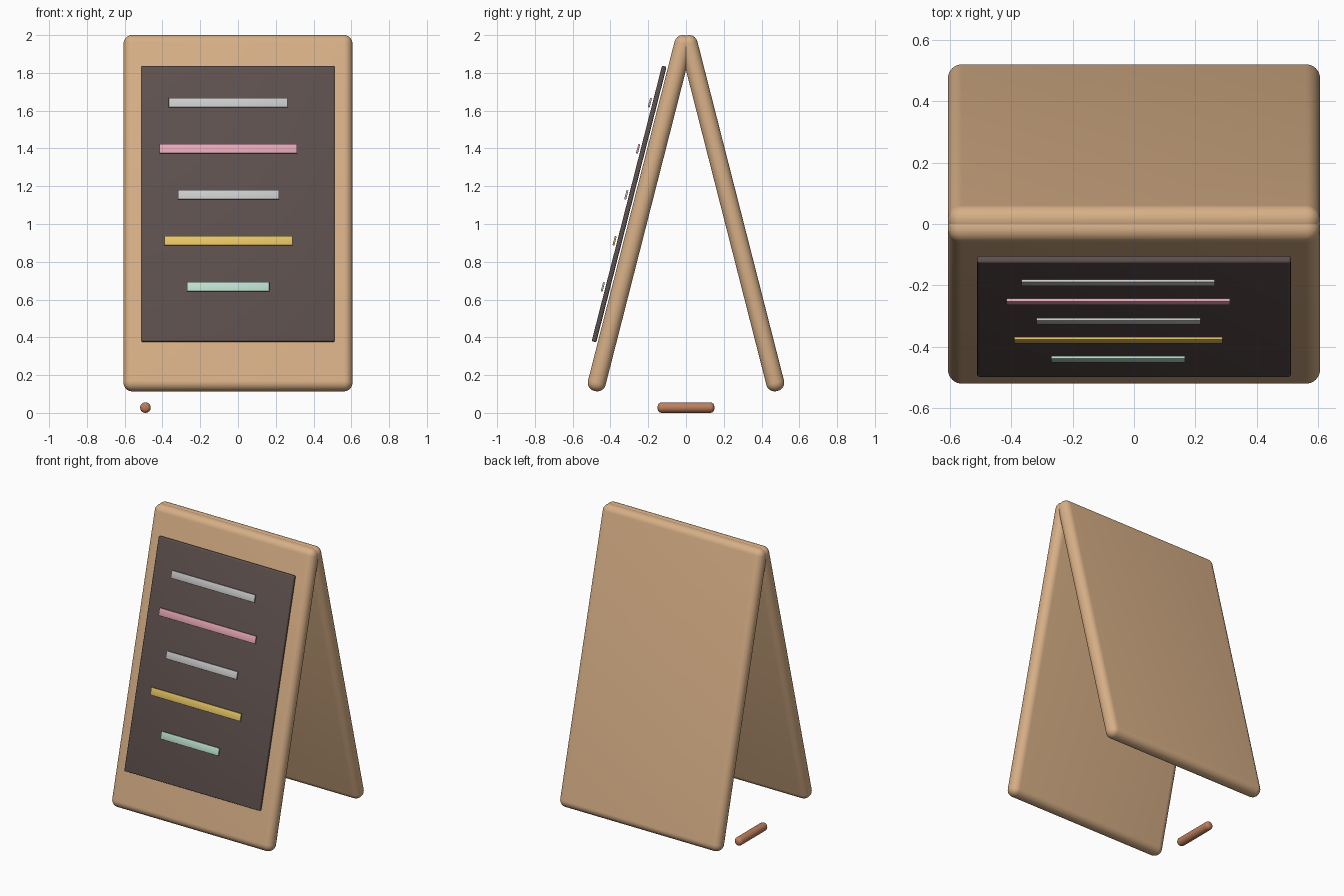
import bpy
import math

if "Cube" in bpy.data.objects:
    bpy.data.objects.remove(bpy.data.objects["Cube"])

TILT = 0.25  # lean of each panel from vertical


def material(name, rgb):
    m = bpy.data.materials.new(name)
    m.diffuse_color = (*rgb, 1.0)
    m.use_nodes = True
    m.node_tree.nodes["Principled BSDF"].inputs["Base Color"].default_value = m.diffuse_color
    return m


WOOD = material("wood", (0.68, 0.43, 0.24))
SLATE = material("slate", (0.11, 0.08, 0.075))
WHITE = material("white_chalk", (0.54, 0.54, 0.53))
PINK = material("pink_chalk", (0.80, 0.39, 0.48))
YELLOW = material("yellow_chalk", (0.79, 0.56, 0.13))
MINT = material("mint_chalk", (0.51, 0.73, 0.62))
BROWN = material("stick_brown", (0.51, 0.21, 0.11))


def finish(name, mat, bevel, segments):
    ob = bpy.context.object
    ob.name = name
    ob.data.materials.append(mat)
    bpy.ops.object.transform_apply(location=False, rotation=False, scale=True)
    mod = ob.modifiers.new("round", "BEVEL")
    mod.width = bevel
    mod.segments = segments
    mod.limit_method = "ANGLE"
    mod.angle_limit = math.radians(40)
    bpy.ops.object.modifier_apply(modifier=mod.name)
    bpy.ops.object.shade_smooth_by_angle(angle=math.radians(35))
    return ob


def slab(name, size, loc, tilt, mat, bevel, segments=3):
    bpy.ops.mesh.primitive_cube_add(size=1, location=loc, rotation=(tilt, 0, 0))
    bpy.context.object.scale = size
    return finish(name, mat, bevel, segments)


# Two rounded panels leaning together
for name, side in (("front_panel", -1), ("back_panel", 1)):
    slab(name, (1.212, 0.096, 1.943), (0, side * 0.243, 1.057),
         side * TILT, WOOD, 0.046, 8)

# Writing board just in front of the front panel
slab("writing_board", (1.022, 0.025, 1.506), (0, -0.301, 1.106),
     -TILT, SLATE, 0.008)

# Chalk strokes: left x, right x, height, colour
strokes = [
    (-0.367, 0.263, 1.642, WHITE),
    (-0.415, 0.313, 1.398, PINK),
    (-0.318, 0.217, 1.154, WHITE),
    (-0.390, 0.288, 0.911, YELLOW),
    (-0.270, 0.166, 0.667, MINT),
]
for i, (x0, x1, z, mat) in enumerate(strokes, 1):
    y = -0.316 + (z - 1.154) * math.tan(TILT)
    slab(f"chalk_stroke_{i}", (x1 - x0, 0.01, 0.05), ((x0 + x1) / 2, y, z),
         -TILT, mat, 0.002, 2)

# Chalk stick lying on the ground
bpy.ops.mesh.primitive_cylinder_add(vertices=32, radius=0.028, depth=0.3,
                                    location=(-0.49, 0, 0.028),
                                    rotation=(math.pi / 2, 0, 0))
finish("chalk_stick", BROWN, 0.022, 6)
